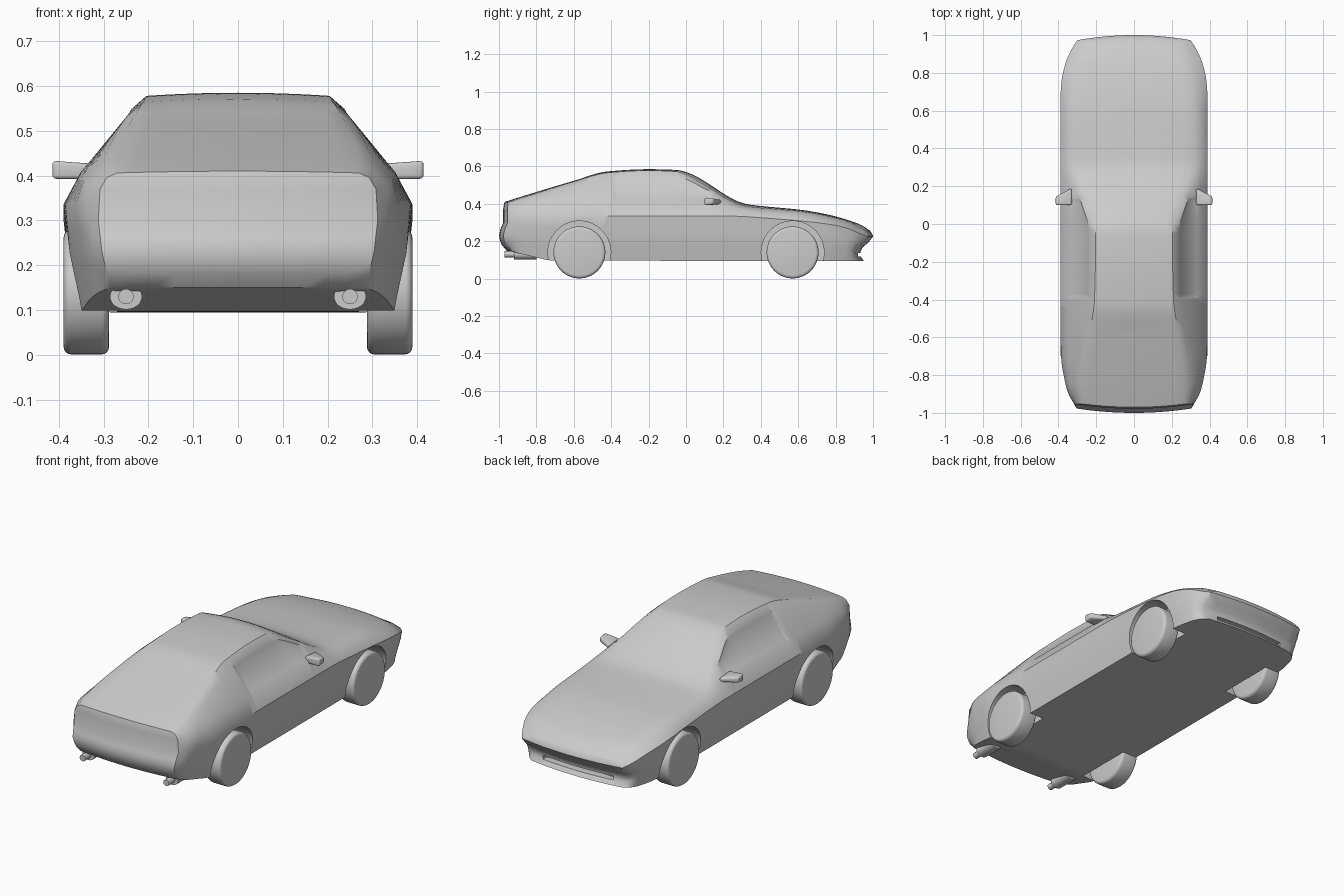
import bpy, bmesh
from math import pi
from mathutils import Matrix, Vector

cube = bpy.data.objects.get("Cube")
if cube:
    bpy.data.objects.remove(cube, do_unlink=True)

grey = bpy.data.materials.new("plain_grey")
grey.use_nodes = True
grey.diffuse_color = (0.6, 0.6, 0.6, 1)
grey.node_tree.nodes["Principled BSDF"].inputs["Base Color"].default_value = grey.diffuse_color


def curve(points):
    """Return a smooth function through (position, value) points without overshoot."""
    xs, ys = zip(*points)
    slopes = [(ys[i + 1] - ys[i]) / (xs[i + 1] - xs[i]) for i in range(len(xs) - 1)]
    tangents = [slopes[0]]
    for a, b in zip(slopes, slopes[1:]):
        tangents.append(2 * a * b / (a + b) if a * b > 0 else 0)
    tangents.append(slopes[-1])

    def value(x):
        x = min(max(x, xs[0]), xs[-1])
        i = max(j for j in range(len(slopes)) if xs[j] <= x)
        h = xs[i + 1] - xs[i]
        t = (x - xs[i]) / h
        s = 1 - t
        return (ys[i] * s * s * (1 + 2 * t) + ys[i + 1] * t * t * (3 - 2 * t)
                + h * t * s * (tangents[i] * s - tangents[i + 1] * t))
    return value


def make_object(name, bm, angle=35):
    bmesh.ops.recalc_face_normals(bm, faces=bm.faces)
    mesh = bpy.data.meshes.new(name)
    bm.to_mesh(mesh)
    bm.free()
    mesh.materials.append(grey)
    obj = bpy.data.objects.new(name, mesh)
    bpy.context.collection.objects.link(obj)
    smooth(obj, angle)
    return obj


def smooth(obj, angle=35):
    bpy.ops.object.select_all(action='DESELECT')
    obj.select_set(True)
    bpy.context.view_layer.objects.active = obj
    bpy.ops.object.shade_smooth_by_angle(angle=angle * pi / 180)


def cylinder(bm, radius, start, end, squash=1.0, sides=48):
    """Add a closed cylinder running from start to end, flattened in z by squash."""
    start, end = Vector(start), Vector(end)
    axis = end - start
    matrix = (Matrix.Translation((start + end) / 2) @ Matrix.Diagonal((1, 1, squash, 1))
              @ axis.to_track_quat('Z', 'Y').to_matrix().to_4x4())
    bmesh.ops.create_cone(bm, cap_ends=True, segments=sides, radius1=radius,
                          radius2=radius, depth=axis.length, matrix=matrix)


def box(bm, size, centre):
    matrix = Matrix.Translation(centre) @ Matrix.Diagonal((*size, 1))
    return bmesh.ops.create_cube(bm, size=1, matrix=matrix)["verts"]


def cut(obj, cutter):
    cutter.hide_render = True
    mod = obj.modifiers.new("cut", 'BOOLEAN')
    mod.operation, mod.object, mod.solver = 'DIFFERENCE', cutter, 'EXACT'
    bpy.context.view_layer.objects.active = obj
    bpy.ops.object.modifier_apply(modifier=mod.name)
    bpy.data.objects.remove(cutter, do_unlink=True)


# Body outlines along the length: widths are half widths, the rest are heights
half_width = curve([(-.97, .312), (-.93, .337), (-.85, .362), (-.7, .386), (-.5, .39),
                    (.65, .39), (.76, .383), (.86, .36), (.93, .33), (.97, .3)])
floor = curve([(-.97, .15), (-.85, .125), (-.7, .096), (.97, .095)])
shoulder = curve([(-.97, .3), (-.85, .325), (-.6, .335), (.2, .335), (.5, .318),
                  (.75, .293), (.86, .27), (.97, .225)])
belt_width = curve([(-.97, .308), (-.85, .345), (-.6, .352), (-.3, .345), (.15, .346),
                    (.32, .362), (.62, .37), (.76, .36), (.86, .335), (.97, .288)])
belt_height = curve([(-.97, .37), (-.7, .4), (-.4, .41), (.1, .408), (.32, .367),
                     (.62, .332), (.86, .287), (.97, .238)])
edge_width = curve([(-.97, .29), (-.85, .29), (-.6, .257), (-.4, .225), (-.05, .218),
                    (.12, .27), (.27, .315), (.6, .33), (.86, .295), (.97, .265)])
edge_height = curve([(-.97, .4), (-.85, .435), (-.6, .513), (-.42, .56), (-.2, .572),
                     (-.05, .566), (.12, .48), (.27, .396), (.33, .38), (.62, .353),
                     (.86, .302), (.97, .247)])
crown = curve([(-.97, .41), (-.85, .448), (-.6, .523), (-.42, .573), (-.2, .585),
               (-.05, .581), (0, .57), (.31, .402), (.36, .393), (.62, .367),
               (.76, .342), (.86, .315), (.93, .287), (.97, .255)])
nose = curve([(.095, -.02), (.13, -.04), (.16, -.03), (.225, .03), (.255, .015)])
tail = curve([(.15, .01), (.19, -.02), (.235, -.03), (.265, -.022), (.3, -.008),
              (.37, -.008), (.41, 0)])
LOWER = [(0, .91), (.2, .935), (.36, .955), (.55, .975), (.75, .985), (1, 1)]
COLS, STATIONS = 6, 84


def side_rows(y):
    """Half section from the sill to the roof edge, as (x, z)."""
    w, low, high = half_width(y), floor(y), shoulder(y)
    rows = [(w * f, low + (high - low) * t) for t, f in LOWER]
    belt = Vector((belt_width(y), belt_height(y)))
    edge = Vector((edge_width(y), edge_height(y)))
    return rows + [tuple(belt), tuple(edge.lerp(belt, .14)), (edge.x * .93, edge.y + .006)]


def warp(x, y, z):
    """Bow the nose and tail in plan and profile."""
    front = max(0, (y - .84) / .13) ** 2
    back = max(0, (-.84 - y) / .13) ** 2
    return x, y + front * (nose(z) - .3 * x * x) + back * (tail(z) + .25 * x * x), z


bm = bmesh.new()
ROWS = len(side_rows(0))
verts = {}


def vert(i, row, col):
    key = (i, row, col)
    if key not in verts:
        y = -.97 + 1.94 * i / STATIONS
        x, z = side_rows(y)[row]
        u = col / COLS
        if row == ROWS - 1:
            z += max(0, crown(y) - z) * (1 - u * u)
        verts[key] = bm.verts.new(warp(x * u, y, z))
    return verts[key]


across = range(-COLS, COLS + 1)
ring = [(0, c) for c in across] + [(r, COLS) for r in range(1, ROWS)]
ring += [(ROWS - 1, c) for c in reversed(across[:-1])]
ring += [(r, -COLS) for r in range(ROWS - 2, 0, -1)]
windows = {-1: [], 1: []}
for i in range(STATIONS):
    for a, b in zip(ring, ring[1:] + ring[:1]):
        face = bm.faces.new([vert(i, *a), vert(i, *b), vert(i + 1, *b), vert(i + 1, *a)])
        y = face.calc_center_median().y
        if {a[0], b[0]} == {ROWS - 3, ROWS - 2} and -.4 < y < .15:
            windows[1 if a[1] > 0 else -1].append(face)
for i in (0, STATIONS):
    for r in range(ROWS - 1):
        for c in across[:-1]:
            bm.faces.new([vert(i, r, c), vert(i, r, c + 1),
                          vert(i, r + 1, c + 1), vert(i, r + 1, c)])
bmesh.ops.recalc_face_normals(bm, faces=bm.faces)
# Recessed side glass
for faces in windows.values():
    bmesh.ops.inset_region(bm, faces=faces, thickness=.012, depth=-.005)
body = make_object("body", bm)

# Wheel arches and front air intake
AXLES = (-.57, .57)
for side in (-1, 1):
    for y in AXLES:
        bm = bmesh.new()
        cylinder(bm, .168, (side * .27, y, .14), (side * .5, y, .14), sides=64)
        cut(body, make_object("arch_cutter", bm))
bm = bmesh.new()
box(bm, (.42, .13, .02), (0, .955, .127))
cut(body, make_object("intake_cutter", bm))
smooth(body)

for side, label in ((1, "left"), (-1, "right")):
    # Wheels with rounded tyre shoulders
    for y, end in zip(AXLES, ("rear", "front")):
        bm = bmesh.new()
        cylinder(bm, .139, (side * .288, y, .14), (side * .389, y, .14))
        rims = [e for e in bm.edges if abs(e.verts[0].co.x - e.verts[1].co.x) < .01]
        bmesh.ops.bevel(bm, geom=rims, offset=.016, segments=4, profile=.5, affect='EDGES')
        make_object(f"{end}_{label}_wheel", bm)

    # Door mirror, tapering forward and outward
    bm = bmesh.new()
    for v in box(bm, (.085, .09, .043), (side * .372, .145, .413)):
        outer, forward = abs(v.co.x) > .372, v.co.y > .145
        if outer and forward:
            v.co.y -= .045
        if forward:
            v.co.z += (.413 - v.co.z) * .3
        if not outer and v.co.z > .413:
            v.co.z -= .007
    bmesh.ops.bevel(bm, geom=bm.edges[:], offset=.009, segments=3, profile=.5, affect='EDGES')
    make_object(f"{label}_mirror", bm)

    # Exhaust: oval silencer with a narrow tailpipe
    bm = bmesh.new()
    x = side * .25
    cylinder(bm, .036, (x, -.92, .13), (x, -.8, .13), squash=.8, sides=24)
    cylinder(bm, .017, (x, -.97, .13), (x, -.9, .13), sides=20)
    make_object(f"{label}_exhaust", bm)
